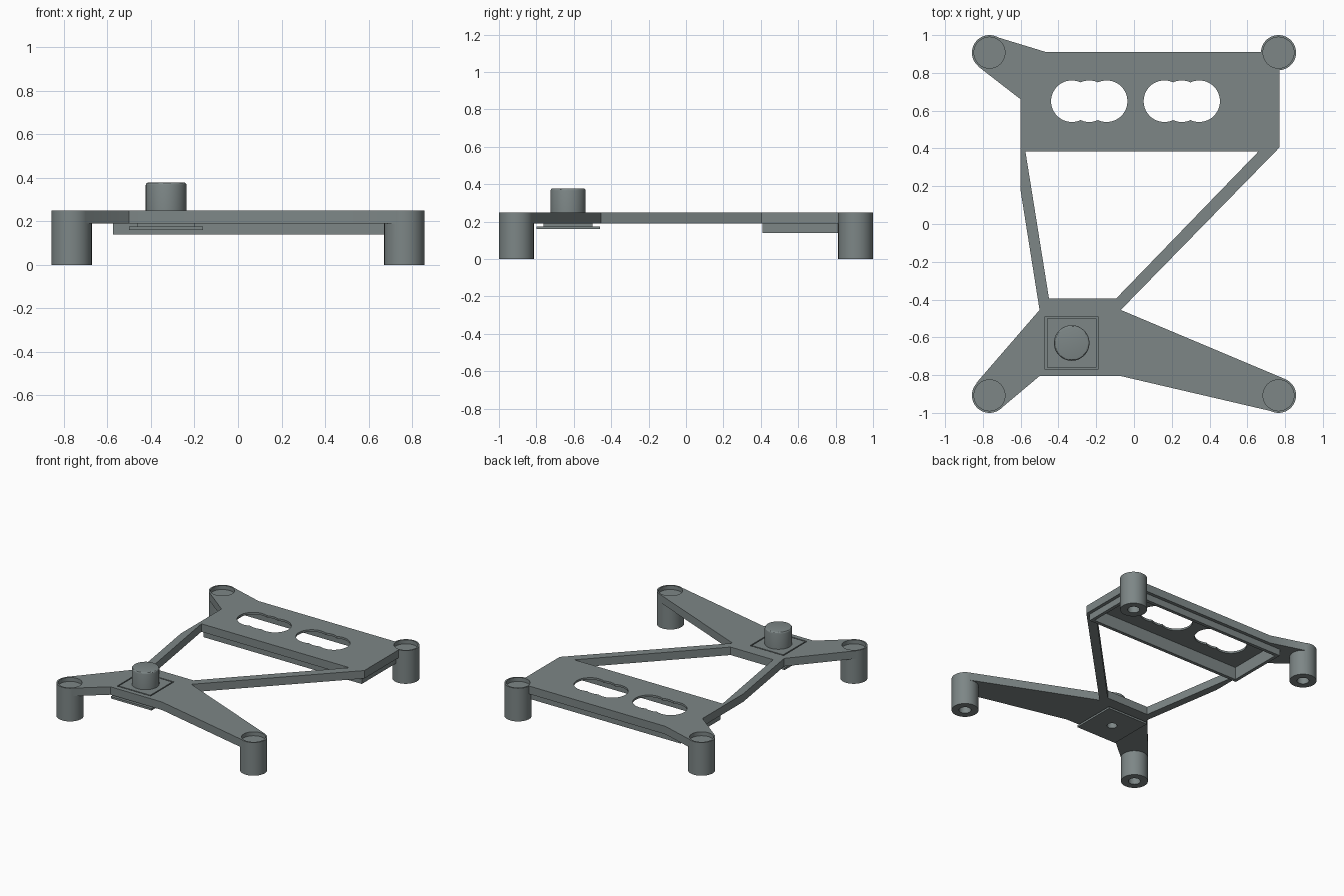
import bpy, bmesh, math

if "Cube" in bpy.data.objects:
    bpy.data.objects.remove(bpy.data.objects["Cube"])

grey = bpy.data.materials.new("slate_grey")
grey.diffuse_color = (0.205, 0.24, 0.24, 1)
grey.use_nodes = True
grey.node_tree.nodes["Principled BSDF"].inputs["Base Color"].default_value = grey.diffuse_color


def finish(name, bm):
    bmesh.ops.recalc_face_normals(bm, faces=bm.faces)
    me = bpy.data.meshes.new(name)
    bm.to_mesh(me)
    bm.free()
    me.materials.append(grey)
    ob = bpy.data.objects.new(name, me)
    bpy.context.collection.objects.link(ob)
    return ob


def prism(name, pts, z0, z1):
    bm = bmesh.new()
    face = bm.faces.new([bm.verts.new((x, y, z0)) for x, y in pts])
    top = bmesh.ops.extrude_face_region(bm, geom=[face])["geom"]
    verts = [g for g in top if isinstance(g, bmesh.types.BMVert)]
    bmesh.ops.translate(bm, verts=verts, vec=(0, 0, z1 - z0))
    return finish(name, bm)


def box(name, x0, x1, y0, y1, z0, z1):
    return prism(name, [(x0, y0), (x1, y0), (x1, y1), (x0, y1)], z0, z1)


def cylinder(name, x, y, r, z0, z1, n=48):
    ring = [(x + r * math.cos(2 * math.pi * i / n),
             y + r * math.sin(2 * math.pi * i / n)) for i in range(n)]
    return prism(name, ring, z0, z1)


def combine(ob, other, op):
    bpy.context.view_layer.objects.active = ob
    mod = ob.modifiers.new("combine", "BOOLEAN")
    mod.object, mod.operation, mod.solver = other, op, "EXACT"
    bpy.ops.object.modifier_apply(modifier=mod.name)
    bpy.data.objects.remove(other)


def smooth(ob):
    bpy.ops.object.select_all(action="DESELECT")
    ob.select_set(True)
    bpy.context.view_layer.objects.active = ob
    bpy.ops.object.shade_smooth_by_angle(angle=math.radians(30))


# Flat frame with arms reaching to the four legs
outline = [(-0.50, -0.805), (-0.705, -0.977), (-0.835, -0.842), (-0.50, -0.455),
           (-0.60, 0.175), (-0.60, 0.66), (-0.825, 0.834), (-0.74, 0.994),
           (-0.465, 0.91), (0.77, 0.91), (0.77, 0.405), (-0.07, -0.455),
           (0.80, -0.821), (0.745, -0.995), (-0.07, -0.805)]
frame = prism("frame", outline, 0.19, 0.25)

# Open window between the two struts
window = [(-0.575, 0.385), (-0.45, -0.395), (-0.095, -0.395), (0.66, 0.385)]
combine(frame, prism("cut", window, 0.1, 0.3), "DIFFERENCE")

# Rim under the rear panel, hollowed into a shallow tray
combine(frame, box("rim", -0.575, 0.745, 0.41, 0.885, 0.14, 0.22), "UNION")
combine(frame, box("cut", -0.55, 0.72, 0.435, 0.86, 0.1, 0.235), "DIFFERENCE")

# Slots made of three overlapping round holes
for cx in (-0.237, 0.253):
    for dx in (-0.092, 0, 0.092):
        combine(frame, cylinder("cut", cx + dx, 0.65, 0.11, 0.1, 0.3), "DIFFERENCE")

# Square opening for the switch
SX, SY = -0.33, -0.63
combine(frame, box("cut", SX - 0.14, SX + 0.14, SY - 0.14, SY + 0.14, 0.1, 0.3),
        "DIFFERENCE")

# Legs with a recess on top and a blind hole underneath
for sx in (-1, 1):
    for sy in (-1, 1):
        x, y = sx * 0.765, sy * 0.907
        combine(frame, cylinder("leg", x, y, 0.093, 0, 0.25), "UNION")
        combine(frame, cylinder("cut", x, y, 0.082, 0.22, 0.3), "DIFFERENCE")
        combine(frame, cylinder("cut", x, y, 0.042, -0.1, 0.17), "DIFFERENCE")
smooth(frame)

# Switch body and its bottom flange
body = box("switch_body", SX - 0.131, SX + 0.131, SY - 0.131, SY + 0.131, 0.17, 0.25)
flange = box("flange", SX - 0.17, SX + 0.17, SY - 0.17, SY + 0.17, 0.16, 0.175)
combine(body, flange, "UNION")
combine(body, cylinder("cut", SX, SY, 0.035, 0.1, 0.23), "DIFFERENCE")
smooth(body)

# Round button with a softened top edge
button = cylinder("button", SX, SY, 0.094, 0.25, 0.378)
bm = bmesh.new()
bm.from_mesh(button.data)
rim = [e for e in bm.edges if all(v.co.z > 0.37 for v in e.verts)]
bmesh.ops.bevel(bm, geom=rim, offset=0.012, segments=3, profile=0.5, affect="EDGES")
bm.to_mesh(button.data)
bm.free()
smooth(button)
